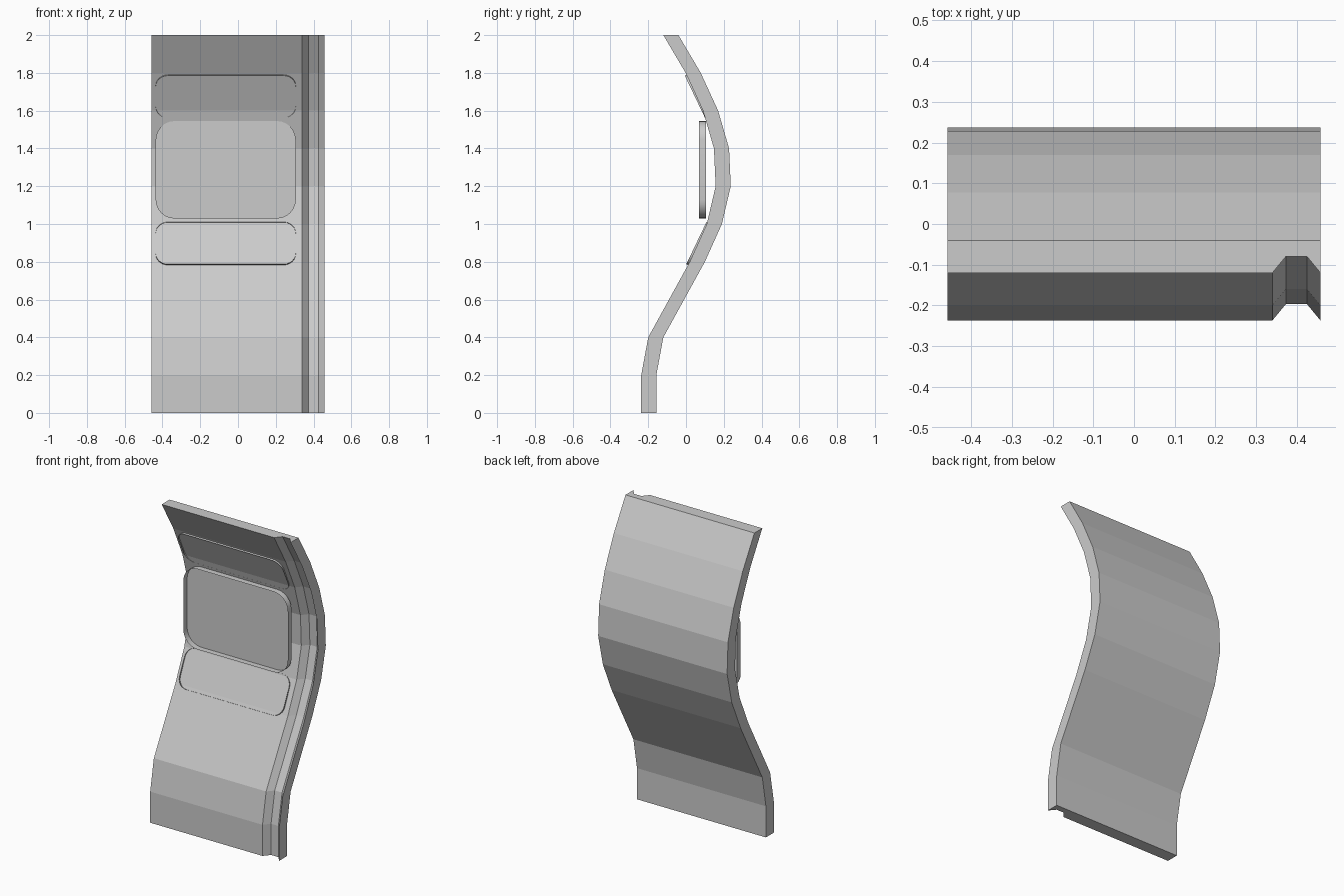
import bpy, bmesh, math
from mathutils import Matrix, Vector

if "Cube" in bpy.data.objects:
    bpy.data.objects.remove(bpy.data.objects["Cube"])

# Curved slab: front-surface profile (y, z), swept cross-section with a groove near the right edge
FRONT = [(-.237, 0), (-.237, .2), (-.2, .4), (-.09, .6), (.02, .8), (.11, 1),
         (.157, 1.2), (.148, 1.4), (.09, 1.6), (-.002, 1.8), (-.12, 2)]
SECTION = [(-.458, 0), (.34, 0), (.373, .04), (.425, .04), (.458, 0), (.458, .08), (-.458, .08)]


def finish(name, bm):
    mesh = bpy.data.meshes.new(name)
    bm.to_mesh(mesh)
    bm.free()
    obj = bpy.data.objects.new(name, mesh)
    bpy.context.collection.objects.link(obj)
    return obj


bm = bmesh.new()
rings = [[bm.verts.new((x, y + d, z)) for x, d in SECTION] for y, z in FRONT]
for a, b in zip(rings, rings[1:]):
    for i in range(len(SECTION)):
        j = (i + 1) % len(SECTION)
        bm.faces.new((a[i], a[j], b[j], b[i]))
bm.faces.new(rings[0])
bm.faces.new(rings[-1])
bmesh.ops.recalc_face_normals(bm, faces=bm.faces)
finish("curved_panel", bm)


# Shallow rounded tray, open at the front; rim centred at (y, z) and tilted about x
def tray(name, y, z, height, radius, tilt, depth, width=.742, cx=-.065, steps=6):
    place = Matrix.Translation((cx, y, z)) @ Matrix.Rotation(tilt, 4, 'X')
    outline = []
    for k, (sx, sz) in enumerate([(1, 1), (-1, 1), (-1, -1), (1, -1)]):
        for s in range(steps + 1):
            t = math.pi / 2 * (k + s / steps)
            outline.append((sx * (width / 2 - radius) + radius * math.cos(t),
                            sz * (height / 2 - radius) + radius * math.sin(t)))
    bm = bmesh.new()
    rim, back = [[bm.verts.new(place @ Vector((u, d, v))) for u, v in outline] for d in (0, depth)]
    bm.faces.new(back)
    n = len(outline)
    for i in range(n):
        j = (i + 1) % n
        bm.faces.new((rim[i], rim[j], back[j], back[i])).smooth = True
    bmesh.ops.split_edges(bm, edges=[e for e in bm.edges if e.verts[0] in back and e.verts[1] in back])
    return finish(name, bm)


tray("middle_tray", .068, 1.287, .516, .1, 0, .038)
tray("upper_tray", .047, 1.674, .248, .065, math.radians(25.6), .017)
tray("lower_tray", .055, .899, .248, .065, math.radians(-25.6), .017)
